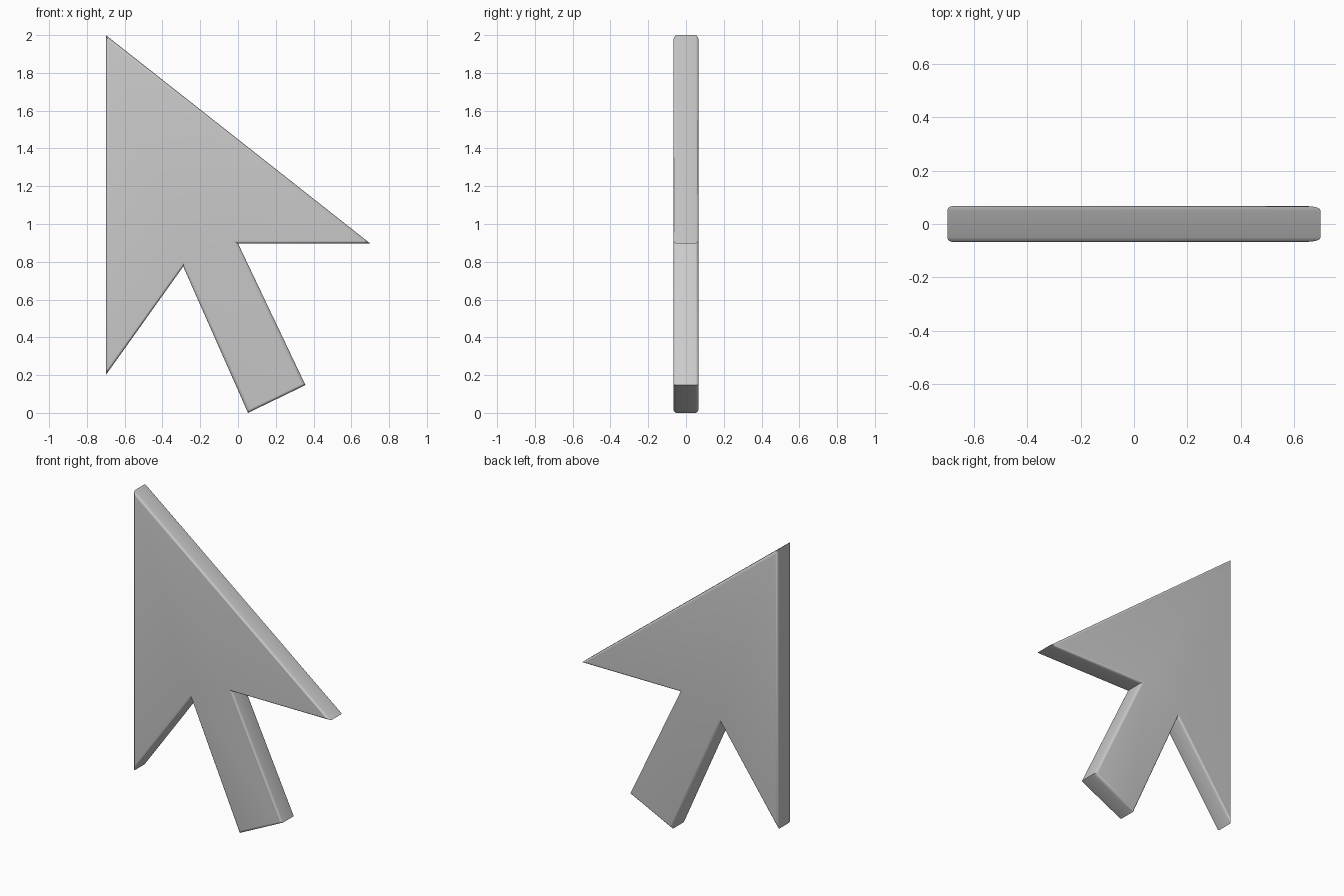
import bpy, bmesh
from mathutils import Vector

if "Cube" in bpy.data.objects:
    bpy.data.objects.remove(bpy.data.objects["Cube"])

HALF = 0.067   # half thickness
ROUND = 0.017  # rounding of front and back rims

# Pointer outline in the front plane (x, z)
outline = [(-0.70, 2.0), (-0.70, 0.20), (-0.29, 0.775), (0.053, 0.0),
           (0.357, 0.147), (0.0, 0.897), (0.70, 0.897)]

# Extrude the outline through the thickness
bm = bmesh.new()
face = bm.faces.new([bm.verts.new((x, -HALF, z)) for x, z in outline])
ext = bmesh.ops.extrude_face_region(bm, geom=[face], use_keep_orig=True)
new = [g for g in ext["geom"] if isinstance(g, bmesh.types.BMVert)]
bmesh.ops.translate(bm, verts=new, vec=Vector((0, 2 * HALF, 0)))
bmesh.ops.recalc_face_normals(bm, faces=bm.faces[:])

# Round only the front and back rims, keeping the outline corners sharp
rims = [e for e in bm.edges if abs(e.verts[0].co.y - e.verts[1].co.y) < 1e-5]
bmesh.ops.bevel(bm, geom=rims, offset=ROUND, offset_type='OFFSET',
                segments=4, profile=0.5, affect='EDGES')
bmesh.ops.recalc_face_normals(bm, faces=bm.faces[:])

mesh = bpy.data.meshes.new("pointer_arrow")
bm.to_mesh(mesh)
bm.free()
arrow = bpy.data.objects.new("pointer_arrow", mesh)
bpy.context.collection.objects.link(arrow)

# Smooth the rounded rims, keep corners crisp
bpy.context.view_layer.objects.active = arrow
arrow.select_set(True)
bpy.ops.object.shade_smooth_by_angle(angle=0.52)
